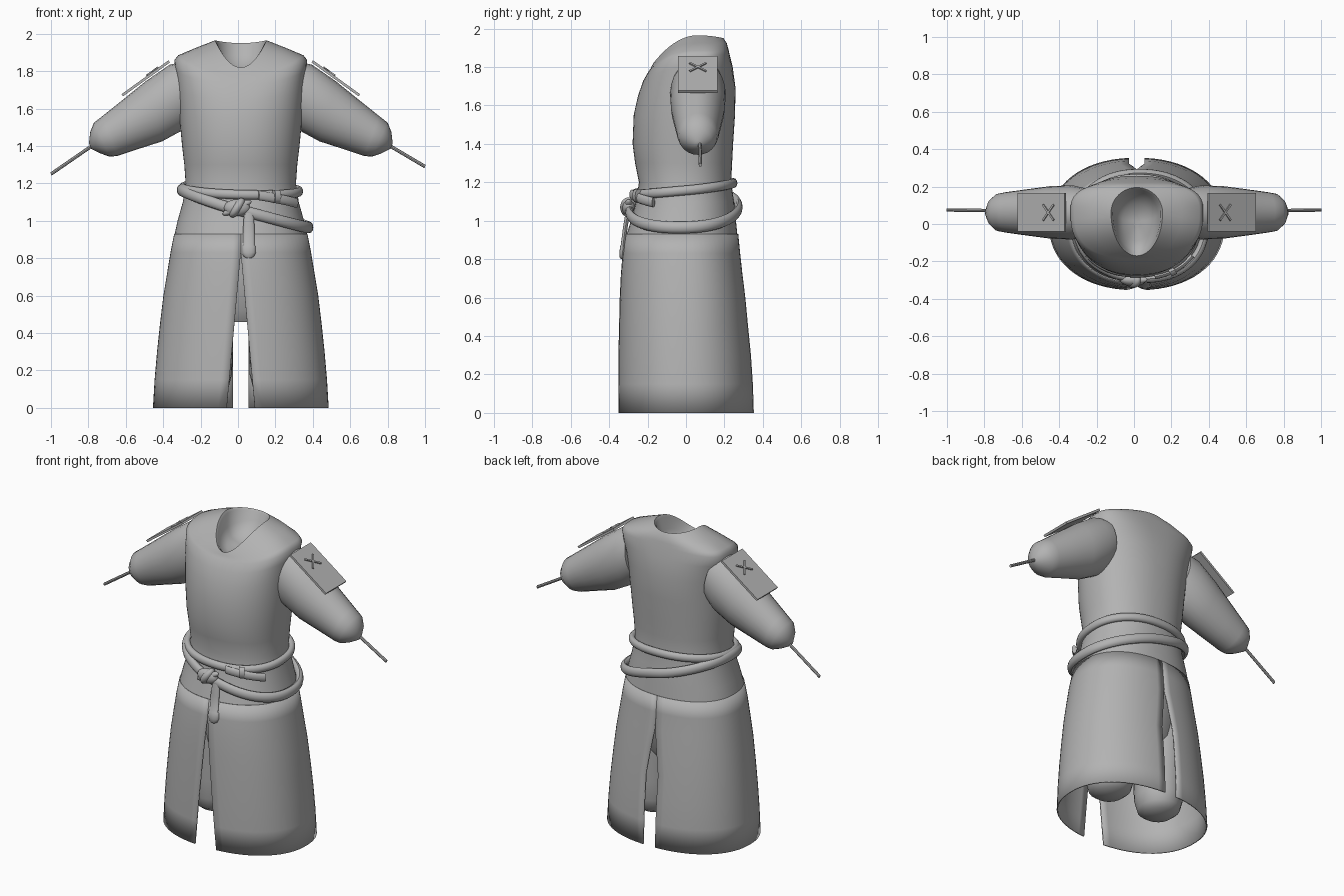
import bpy, math
from mathutils import Vector, Matrix

if "Cube" in bpy.data.objects:
    bpy.data.objects.remove(bpy.data.objects["Cube"], do_unlink=True)

grey = bpy.data.materials.new("plain grey cloth")
grey.use_nodes = True
GREY = (0.45, 0.45, 0.45, 1)
grey.diffuse_color = GREY
grey.node_tree.nodes["Principled BSDF"].inputs["Base Color"].default_value = GREY

TAU = math.tau
CX = 0.015      # the garment sits slightly off centre


def make(name, verts, faces, angle=40):
    mesh = bpy.data.meshes.new(name)
    mesh.from_pydata([tuple(v) for v in verts], [], faces)
    mesh.materials.append(grey)
    ob = bpy.data.objects.new(name, mesh)
    bpy.context.collection.objects.link(ob)
    bpy.ops.object.select_all(action='DESELECT')
    ob.select_set(True)
    bpy.context.view_layer.objects.active = ob
    bpy.ops.object.mode_set(mode='EDIT')
    bpy.ops.mesh.select_all(action='SELECT')
    bpy.ops.mesh.normals_make_consistent(inside=False)
    bpy.ops.object.mode_set(mode='OBJECT')
    bpy.ops.object.shade_smooth_by_angle(angle=math.radians(angle))
    return ob


def loft(name, rings, wrap=True, closed=False, caps=(True, True), angle=40):
    """Skin a list of equal rings; closed joins last ring to first."""
    n, m = len(rings[0]), len(rings)
    verts = [p for r in rings for p in r]
    faces = []
    for i in range(m if closed else m - 1):
        for j in range(n if wrap else n - 1):
            a, b, k = i * n, (i + 1) % m * n, (j + 1) % n
            faces.append((a + j, a + k, b + k, b + j))
    if wrap and not closed:
        if caps[0]:
            faces.append(tuple(range(n))[::-1])
        if caps[1]:
            faces.append(tuple(range((m - 1) * n, m * n)))
    return make(name, verts, faces, angle)


def spow(v, e):
    return math.copysign(abs(v) ** e, v)


def point(a, rx, yf, yb, zf, zs, zb, cy=0.0, n=2.2):
    """Point on a rounded ring with separate front, side and back heights."""
    c, s = math.cos(a), math.sin(a)
    end, zend = (yb, zb) if s > 0 else (yf, zf)
    return Vector((CX + rx * spow(c, 2 / n), cy + abs(end - cy) * spow(s, 2 / n),
                   zs + (zend - zs) * s * s))


# Level body outline by height: z, half width, front y, back y
OUTLINE = [(0.90, .36, -.317, .27), (1.0, .338, -.287, .26), (1.1, .31, -.26, .25),
           (1.2, .295, -.245, .235), (1.3, .302, -.265, .24), (1.4, .314, -.278, .245),
           (1.55, .328, -.272, .255)]


def body(a, z, off=0.0):
    for lo, hi in zip(OUTLINE, OUTLINE[1:]):
        if z <= hi[0]:
            break
    t = (z - lo[0]) / (hi[0] - lo[0])
    rx, yf, yb = (p + (q - p) * t for p, q in zip(lo[1:], hi[1:]))
    return point(a, rx + off, yf - off, yb + off, z, z, z)


# Tunic body, shoulders and sunken neck
N = 64
angles = [TAU * i / N for i in range(N)]
rings = [[body(a, z) for a in angles] for z, *_ in OUTLINE]
for args in [(.338, -.25, .258, 1.65, 1.69, 1.69, .01, 2.3),
             (.35, -.222, .243, 1.73, 1.80, 1.80, .05, 2.5),
             (.355, -.19, .226, 1.785, 1.86, 1.87, .07, 2.8),
             (.335, -.185, .22, 1.79, 1.885, 1.895, .07, 2.7),
             (.24, -.178, .212, 1.805, 1.925, 1.925, .07, 2.4),
             (.138, -.17, .195, 1.82, 1.965, 1.95, .06, 2),
             (.128, -.16, .185, 1.815, 1.95, 1.94, .06, 2),
             (.115, -.14, .17, 1.795, 1.87, 1.89, .04, 2),
             (.075, -.09, .11, 1.79, 1.82, 1.83, .02, 2),
             (.02, -.02, .05, 1.79, 1.80, 1.80, .015, 2)]:
    rings.append([point(a, *args) for a in angles])
loft("tunic_body", rings, caps=(False, True), angle=50)

# Skirt halves, parted by a slit at the front and the back
SKIRT = [(.93, .352, -.311, .268), (.83, .372, -.326, .278), (.72, .39, -.335, .29),
         (.6, .41, -.341, .305), (.45, .428, -.345, .32), (.3, .444, -.349, .335),
         (.15, .457, -.35, .345), (0, .466, -.35, .35)]
for side, label in ((1, "left"), (-1, "right")):
    rows = []
    for z, rx, yf, yb in SKIRT:
        front = .075 * max(0, .83 - z) / .83
        back = .042 * min(1, max(0, .74 - z) / .28)
        a0 = -math.acos((front / rx) ** 1.1)
        a1 = math.acos((back / rx) ** 1.1)
        row = []
        for i in range(33):
            p = point(a0 + (a1 - a0) * i / 32, rx, yf, yb, z, z, z)
            p.x = CX + side * (p.x - CX)
            row.append(p)
        rows.append(row)
    skirt = loft(f"skirt_{label}", rows, wrap=False)
    mod = skirt.modifiers.new("cloth", 'SOLIDIFY')
    mod.thickness, mod.offset = .008, 0


def ellipse(centre, u, v, n=24):
    return [Vector(centre) + Vector(u) * math.cos(TAU * i / n) + Vector(v) * math.sin(TAU * i / n)
            for i in range(n)]


# Hips and legs under the skirt
loft("hips", [ellipse((CX, .02, z), (rx, 0, 0), (0, ry, 0))
              for z, rx, ry in [(.92, .3, .22), (.7, .3, .2), (.52, .26, .17), (.46, .2, .13)]])
LEG = [(.8, .14, .17), (.5, .145, .165), (.3, .142, .155), (.18, .138, .15),
       (.11, .12, .13), (.08, .085, .09), (.065, .03, .03)]
# Sleeve sections: top x, top z, bottom x, bottom z, depth
SLEEVE = [(.31, 1.85, .25, 1.55, .13), (.38, 1.835, .31, 1.485, .145),
          (.51, 1.745, .42, 1.425, .14), (.64, 1.64, .56, 1.38, .122),
          (.74, 1.56, .66, 1.347, .108), (.785, 1.525, .70, 1.343, .1),
          (.805, 1.475, .75, 1.36, .07), (.812, 1.415, .80, 1.385, .016)]


def box(name, size, mat):
    verts = [mat @ Vector((x * size[0] / 2, y * size[1] / 2, z * size[2] / 2))
             for x in (-1, 1) for y in (-1, 1) for z in (-1, 1)]
    return make(name, verts, [(0, 1, 3, 2), (4, 6, 7, 5), (0, 4, 5, 1),
                              (2, 3, 7, 6), (0, 2, 6, 4), (1, 5, 7, 3)], 20)


for side, label, tip in ((1, "left", (1.0, 1.29)), (-1, "right", (-1.0, 1.25))):
    loft(f"{label}_leg", [ellipse((CX + side * .185, .02, z), (rx, 0, 0), (0, ry, 0))
                          for z, rx, ry in LEG])
    loft(f"{label}_sleeve",
         [ellipse((CX + side * (tx + bx) / 2, .062, (tz + bz) / 2),
                  (side * (tx - bx) / 2, 0, (tz - bz) / 2), (0, d, 0))
          for tx, tz, bx, bz, d in SLEEVE], angle=60)
    # Thin cord beyond the closed cuff
    start, end = Vector((CX + side * .79, .072, 1.405)), Vector((tip[0], .075, tip[1]))
    loft(f"{label}_cuff_cord", [ellipse(c, (.003 * side, 0, .009), (0, .009, 0), 8)
                                for c in (start, end)])
    # Stiff shoulder flap with a stitched cross
    slope = Matrix.Rotation(side * math.radians(35.8), 4, 'Y')
    flap = Matrix.Translation((CX + side * .508, .062, 1.762)) @ slope
    box(f"{label}_shoulder_flap", (.31, .205, .014), flap)
    for turn in (-50, 50):
        stitch = (flap @ Matrix.Translation((-side * .05, 0, .01))
                  @ Matrix.Rotation(math.radians(turn), 4, 'Z'))
        box(f"{label}_cross_stitch", (.11, .01, .008), stitch)


def strap(name, a0, a1, height, off, thick, wide, closed=False, steps=72):
    """Rounded band following the body between two angles."""
    rings = []
    for i in range(steps if closed else steps + 1):
        a = a0 + (a1 - a0) * i / steps
        c = body(a, height(a), off)
        out = Vector((math.cos(a), math.sin(a), 0))
        rings.append(ellipse(c, out * thick, (0, 0, wide), 12))
    return loft(name, rings, closed=closed)


# Twice wrapped belt: a level turn and a turn hanging low on the left
strap("upper_belt", 0, TAU, lambda a: 1.168 + .028 * math.sin(a) - .01 * math.cos(a),
      .012, .02, .025, True)
strap("lower_belt", 0, TAU, lambda a: 1.065 - .1 * math.cos(a) + .01 * math.sin(a),
      .02, .022, .031, True)
FRONT = -math.pi / 2
strap("belt_loose_end", FRONT + .25, FRONT + 1.0,
      lambda a: 1.15 - .055 * (a - FRONT), .035, .014, .026, steps=16)
strap("belt_keeper", FRONT + .5, FRONT + .6, lambda a: 1.13, .036, .024, .036, steps=4)

# Knot: crossed wraps around a core
for name, turn, size in (("knot_core", 0, (.07, .035, .045)), ("knot_wrap", 35, (.03, .045, .06)),
                         ("knot_tail", -25, (.085, .025, .024))):
    bpy.ops.mesh.primitive_uv_sphere_add(segments=20, ring_count=12, location=(-.005, -.298, 1.07),
                                         rotation=(0, math.radians(turn), 0))
    ob = bpy.context.object
    ob.name, ob.scale = name, size
    ob.data.materials.append(grey)
    bpy.ops.object.shade_smooth()

# Hanging strap with a rounded metal tip
HANG = [(1.06, -.3, .024, .012), (.97, -.315, .03, .012), (.87, -.328, .03, .012),
        (.865, -.328, .036, .016), (.83, -.33, .037, .016), (.81, -.331, .028, .014),
        (.8, -.331, .012, .008)]
loft("hanging_strap", [ellipse((.058, y, z), (w, 0, 0), (0, t, 0), 16) for z, y, w, t in HANG])
